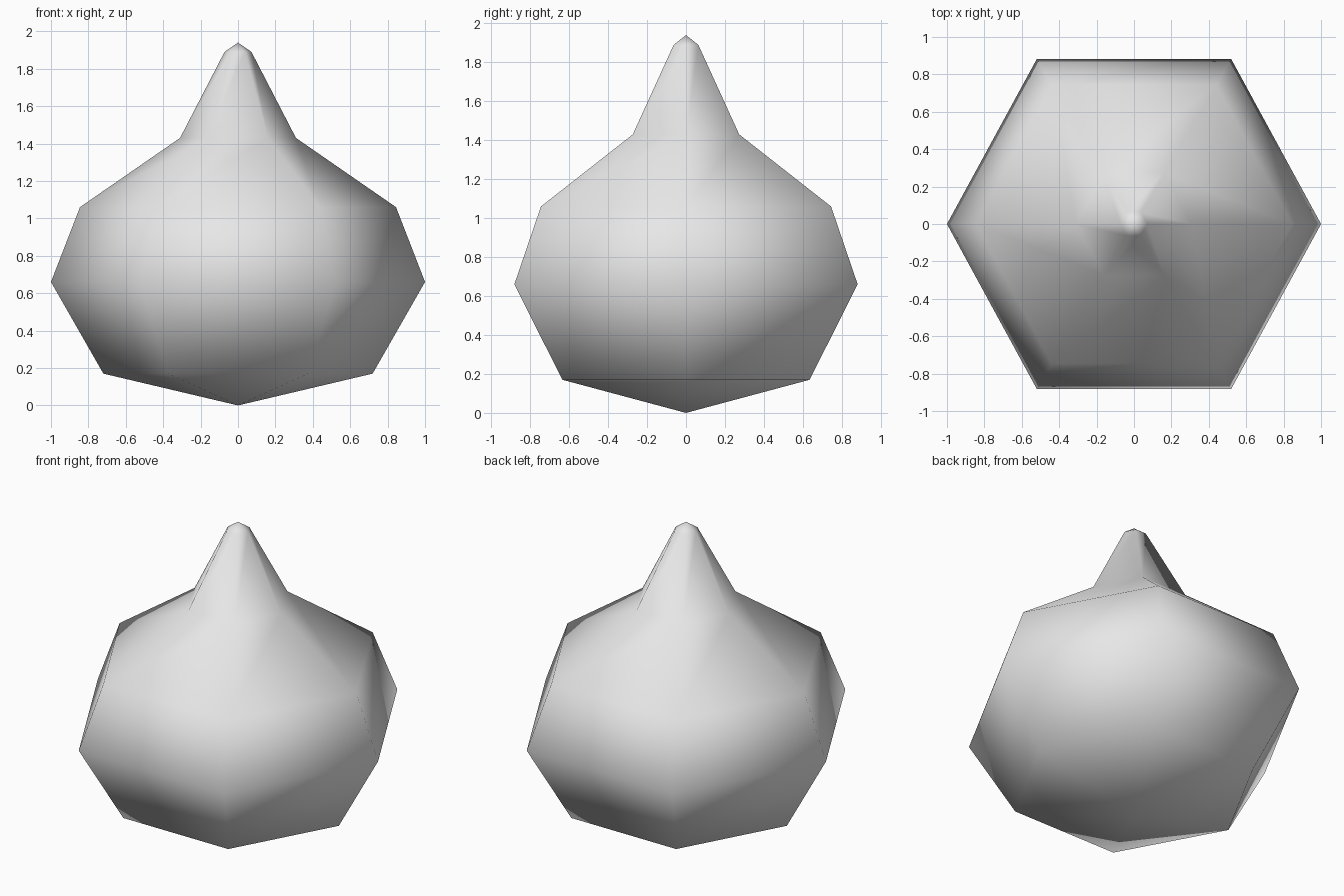
import bpy
import bmesh
from math import cos, sin, pi

default = bpy.data.objects.get("Cube")
if default:
    bpy.data.objects.remove(default, do_unlink=True)

# One plain grey for the whole model
grey = bpy.data.materials.new("light_grey")
grey.use_nodes = True
colour = (0.8, 0.8, 0.8, 1.0)
grey.diffuse_color = colour
grey.node_tree.nodes["Principled BSDF"].inputs["Base Color"].default_value = colour

# Bulb silhouette from bottom point to top point: (radius, height)
PROFILE = [(0.72, 0.17), (1.0, 0.66), (0.845, 1.06), (0.31, 1.43), (0.072, 1.89)]
BOTTOM, TOP = 0.0, 1.94
SIDES = 6
DEPTH = 1.018  # slight stretch front to back


def corner(radius, i):
    """Corner of the six-sided ring; the four non-axis corners sit slightly wide."""
    a = 2 * pi * i / SIDES
    wide = 1.0 if i % 3 == 0 else 1.04
    return radius * cos(a) * wide, radius * sin(a) * DEPTH


# Six-sided turned bulb with pointed ends
bm = bmesh.new()
rings = [[bm.verts.new((*corner(r, i), z)) for i in range(SIDES)] for r, z in PROFILE]
base = bm.verts.new((0, 0, BOTTOM))
tip = bm.verts.new((0, 0, TOP))
for i in range(SIDES):
    j = (i + 1) % SIDES
    bm.faces.new((base, rings[0][j], rings[0][i]))
    for low, high in zip(rings, rings[1:]):
        bm.faces.new((low[i], low[j], high[j], high[i]))
    bm.faces.new((rings[-1][i], rings[-1][j], tip))
bmesh.ops.recalc_face_normals(bm, faces=bm.faces)
for face in bm.faces:
    face.smooth = True

mesh = bpy.data.meshes.new("pointed_bulb")
bm.to_mesh(mesh)
bm.free()
mesh.materials.append(grey)
bulb = bpy.data.objects.new("pointed_bulb", mesh)
bpy.context.collection.objects.link(bulb)
